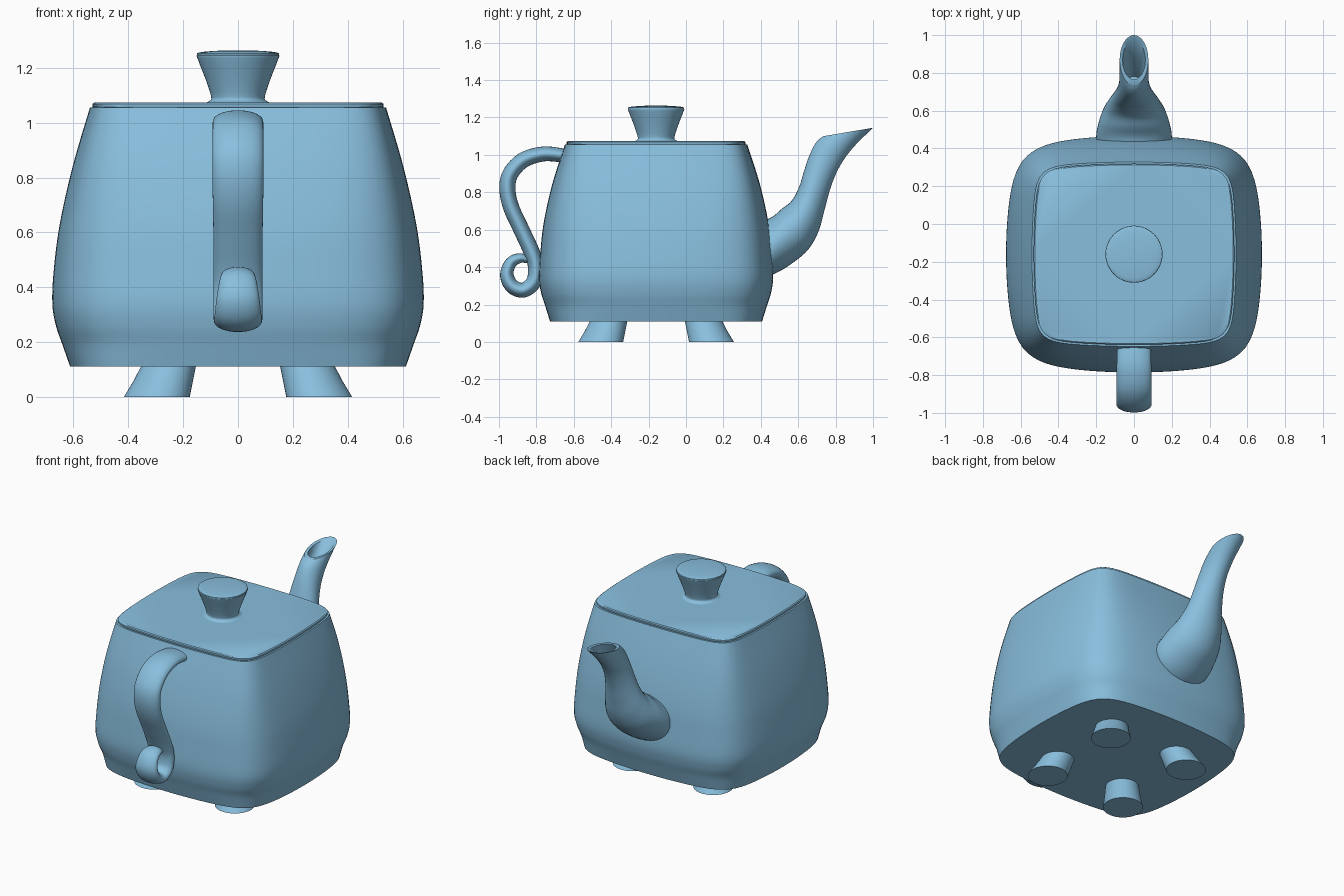
import bpy, bmesh
from math import sin, cos, pi, hypot, radians

cube = bpy.data.objects.get("Cube")
if cube:
    bpy.data.objects.remove(cube, do_unlink=True)

glaze = bpy.data.materials.new("pale_blue_glaze")
glaze.use_nodes = True
COLOUR = (0.25, 0.52, 0.73, 1)
glaze.diffuse_color = COLOUR
glaze.node_tree.nodes["Principled BSDF"].inputs["Base Color"].default_value = COLOUR

CY = -0.16  # centre of the pot in y


def smooth(pts, steps=6):
    """Catmull-Rom interpolation through tuples of any length."""
    ext = [pts[0]] + list(pts) + [pts[-1]]
    out = []
    for p, a, b, n in zip(ext, ext[1:], ext[2:], ext[3:]):
        for i in range(steps):
            t = i / steps
            out.append(tuple(
                0.5 * (2 * q1 + (q2 - q0) * t
                       + (2 * q0 - 5 * q1 + 4 * q2 - q3) * t ** 2
                       + (3 * q1 - q0 - 3 * q2 + q3) * t ** 3)
                for q0, q1, q2, q3 in zip(p, a, b, n)))
    return out + [tuple(pts[-1])]


def loft(name, rings, angle=35):
    """Skin closed rings of equal length and cap both ends."""
    bm = bmesh.new()
    loops = [[bm.verts.new(co) for co in ring] for ring in rings]
    n = len(loops[0])
    for a, b in zip(loops, loops[1:]):
        for i in range(n):
            j = (i + 1) % n
            bm.faces.new((a[i], a[j], b[j], b[i]))
    bm.faces.new(loops[0][::-1])
    bm.faces.new(loops[-1])
    bmesh.ops.recalc_face_normals(bm, faces=bm.faces)
    mesh = bpy.data.meshes.new(name)
    bm.to_mesh(mesh)
    bm.free()
    mesh.materials.append(glaze)
    ob = bpy.data.objects.new(name, mesh)
    bpy.context.collection.objects.link(ob)
    bpy.ops.object.select_all(action='DESELECT')
    ob.select_set(True)
    bpy.context.view_layer.objects.active = ob
    bpy.ops.object.shade_smooth_by_angle(angle=radians(angle))
    return ob


def circle(x, y, z, r, n=48):
    return [(x + r * cos(2 * pi * i / n), y + r * sin(2 * pi * i / n), z)
            for i in range(n)]


def bulged_square(z, hx, hy, k, power, n=128):
    """Rounded square with softly bowed sides; k sets the bow."""
    ring = []
    for i in range(n):
        c, s = cos(2 * pi * i / n), sin(2 * pi * i / n)
        lo, hi = 0.5, 1.5
        for _ in range(30):
            r = (lo + hi) / 2
            u, v = abs(r * c), abs(r * s)
            if (u + k * v * v) ** power + (v + k * u * u) ** power > 1:
                hi = r
            else:
                lo = r
        ring.append((hx * r * c, CY + hy * r * s, z))
    return ring


# Body: height, half width, half depth, side bow, corner sharpness
body = [(0.11, 0.612, 0.567, 0.11, 9), (0.19, 0.640, 0.592, 0.12, 8),
        (0.26, 0.664, 0.614, 0.12, 8), (0.34, 0.677, 0.626, 0.12, 8),
        (0.46, 0.672, 0.620, 0.12, 8), (0.63, 0.650, 0.602, 0.11, 8),
        (0.84, 0.603, 0.556, 0.09, 9), (1.055, 0.54, 0.488, 0.06, 10)]
loft("body", [bulged_square(*row) for row in smooth(body)])

# Lid with a narrow stepped edge
loft("lid", [bulged_square(z, 0.54 - d, 0.488 - d, 0.06, 10)
             for z, d in ((1.04, 0.02), (1.058, 0.009), (1.068, 0.009),
                          (1.073, 0.015))])

# Knob
knob = [(0.125, 1.07), (0.103, 1.08), (0.098, 1.095), (0.117, 1.155),
        (0.148, 1.235), (0.15, 1.246), (0.142, 1.256), (0.08, 1.262), (0.01, 1.264)]
loft("lid_knob", [circle(0, CY, z, r) for r, z in smooth(knob, 3)])

# Splayed feet
for sx, side in ((1, "left"), (-1, "right")):
    for sy, end in ((1, "back"), (-1, "front")):
        loft(f"{end}_{side}_foot",
             [circle(sx * o, CY + sy * o, z, r)
              for z, o, r in ((0, 0.296, 0.12), (0.06, 0.272, 0.108),
                              (0.13, 0.247, 0.097))])

# Spout: upper y, upper z, lower y, lower z, half width
spout = [(0.38, 0.64, 0.40, 0.34, 0.19), (0.455, 0.665, 0.475, 0.365, 0.2),
         (0.51, 0.71, 0.56, 0.415, 0.188), (0.565, 0.755, 0.65, 0.49, 0.162),
         (0.605, 0.83, 0.708, 0.59, 0.13), (0.63, 0.91, 0.742, 0.71, 0.105),
         (0.655, 0.985, 0.775, 0.83, 0.088), (0.685, 1.05, 0.82, 0.935, 0.078),
         (0.71, 1.082, 0.89, 1.035, 0.076), (0.735, 1.1, 1.0, 1.145, 0.076)]
# Hollow mouth, folded back inside the spout
mouth = [(0.765, 1.103, 0.975, 1.135, 0.06), (0.745, 1.06, 0.885, 1.055, 0.055),
         (0.70, 0.98, 0.78, 0.9, 0.05)]


def spout_ring(uy, uz, ly, lz, w, n=40):
    ring = []
    for i in range(n):
        c, s = cos(2 * pi * i / n), sin(2 * pi * i / n)
        ring.append((w * s, (uy + ly) / 2 + c * (uy - ly) / 2,
                     (uz + lz) / 2 + c * (uz - lz) / 2))
    return ring


loft("spout", [spout_ring(*row) for row in smooth(spout) + mouth])

# Handle strap with a curled tail: y, z, half width, half thickness
handle = [(-0.6, 0.985, 0.09, 0.035), (-0.68, 1.0, 0.09, 0.038),
          (-0.77, 1.004, 0.092, 0.04), (-0.87, 0.972, 0.093, 0.042),
          (-0.938, 0.9, 0.093, 0.043), (-0.955, 0.82, 0.093, 0.043),
          (-0.935, 0.72, 0.092, 0.043), (-0.88, 0.6, 0.09, 0.043),
          (-0.825, 0.48, 0.09, 0.043), (-0.803, 0.4, 0.09, 0.042),
          (-0.815, 0.32, 0.09, 0.041), (-0.87, 0.277, 0.088, 0.04),
          (-0.93, 0.298, 0.085, 0.039), (-0.958, 0.36, 0.078, 0.036),
          (-0.935, 0.425, 0.067, 0.031), (-0.885, 0.448, 0.057, 0.026),
          (-0.845, 0.436, 0.04, 0.016), (-0.832, 0.428, 0.006, 0.004)]
path = smooth(handle)
rings = []
for i, (y, z, w, t) in enumerate(path):
    a, b = path[max(i - 1, 0)], path[min(i + 1, len(path) - 1)]
    dy, dz = b[0] - a[0], b[1] - a[1]
    length = hypot(dy, dz)
    ny, nz = -dz / length, dy / length
    rings.append([(w * cos(q), y + ny * t * sin(q), z + nz * t * sin(q))
                  for q in (2 * pi * k / 32 for k in range(32))])
loft("handle", rings, 50)
